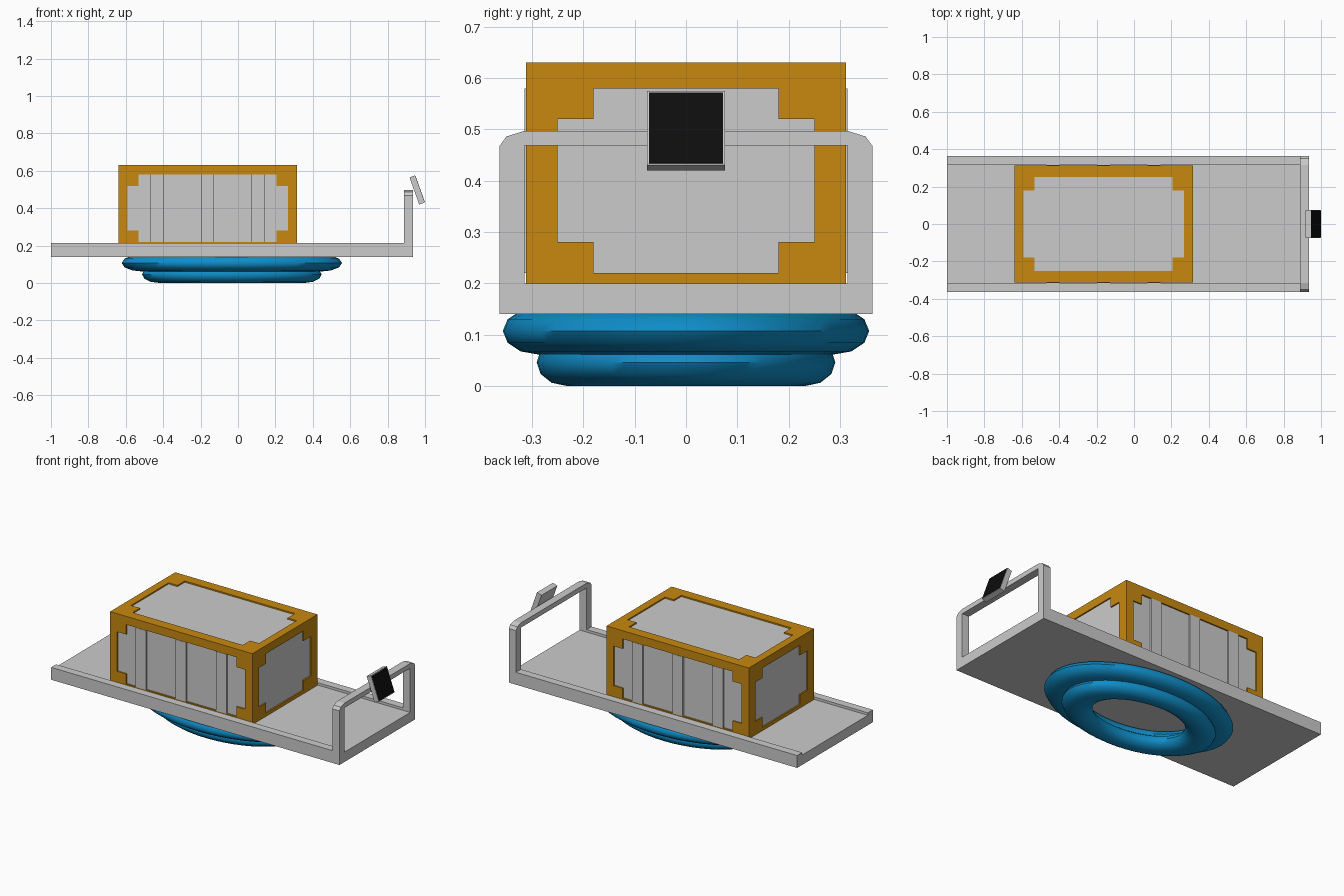
import bpy, bmesh, math
from mathutils import Vector

if "Cube" in bpy.data.objects:
    bpy.data.objects.remove(bpy.data.objects["Cube"])


def mat(name, rgb):
    m = bpy.data.materials.new(name)
    m.diffuse_color = (*rgb, 1)
    m.use_nodes = True
    m.node_tree.nodes["Principled BSDF"].inputs["Base Color"].default_value = m.diffuse_color
    return m


ORANGE = mat("orange_frame", (0.58, 0.25, 0.005))
BLUE = mat("blue_tube", (0.005, 0.27, 0.58))
BLACK = mat("black_screen", (0.004, 0.004, 0.004))


def make(name, bm, material=None):
    bmesh.ops.recalc_face_normals(bm, faces=bm.faces)
    me = bpy.data.meshes.new(name)
    bm.to_mesh(me)
    bm.free()
    ob = bpy.data.objects.new(name, me)
    bpy.context.collection.objects.link(ob)
    if material:
        me.materials.append(material)
    return ob


def prism(name, pts, axis, lo, hi, material=None):
    """Extrude a 2D outline along an axis; the outline uses the other two axes in order."""
    def place(p, d):
        c = list(p)
        c.insert(axis, d)
        return c
    bm = bmesh.new()
    face = bm.faces.new([bm.verts.new(place(p, lo)) for p in pts])
    ext = bmesh.ops.extrude_face_region(bm, geom=[face])
    move = Vector(place((0, 0), hi - lo))
    for v in ext["geom"]:
        if isinstance(v, bmesh.types.BMVert):
            v.co += move
    return make(name, bm, material)


def box(name, x, y, z, material=None):
    return prism(name, [(x[0], y[0]), (x[1], y[0]), (x[1], y[1]), (x[0], y[1])],
                 2, z[0], z[1], material)


def notched(u, v, ui, vi):
    """Rectangle outline with a square notch in each corner."""
    return [(ui[0], v[0]), (ui[1], v[0]), (ui[1], vi[0]), (u[1], vi[0]),
            (u[1], vi[1]), (ui[1], vi[1]), (ui[1], v[1]), (ui[0], v[1]),
            (ui[0], vi[1]), (u[0], vi[1]), (u[0], vi[0]), (ui[0], vi[0])]


# Deck with a low lip along both long sides
W, T = 0.363, 0.048
prism("deck", [(-W, 0.14), (W, 0.14), (W, 0.215), (W - T, 0.215), (W - T, 0.20),
               (T - W, 0.20), (T - W, 0.215), (-W, 0.215)], 0, -1.0, 0.935)

# Arched handle at the end
half = [(W - T, 0.20), (W, 0.20), (W, 0.468), (0.35, 0.486), (0.315, 0.497)]
outline = half + [(-y, z) for y, z in reversed(half)] + [(T - W, 0.468), (W - T, 0.468)]
prism("handle", outline, 0, 0.887, 0.935)

# Tilted control panel with screen
a, b = Vector((0.946, 0.575)), Vector((0.998, 0.430))
n = Vector((b - a)).normalized()
out = Vector((-n.y, n.x))
back = -0.031 * out
prism("control_panel", [a, b, b + back, a + back], 1, -0.076, 0.076)
s0, s1 = a + 0.004 * n, b - 0.004 * n
prism("screen", [s0 + 0.002 * out, s1 + 0.002 * out, s1 - 0.004 * out, s0 - 0.004 * out],
      1, -0.072, 0.072, BLACK)

# Crate frame: a block with notched openings cut through each axis
X, Y, Z = (-0.64, 0.315), (-0.312, 0.312), (0.17, 0.63)
ox, oxi = (-0.592, 0.267), (-0.532, 0.207)
oy, oyi = (-0.25, 0.25), (-0.18, 0.18)
oz, ozi = (0.22, 0.58), (0.28, 0.52)
frame = box("crate_frame", X, Y, Z, ORANGE)
cutters = [prism("cutter_x", notched(oy, oz, oyi, ozi), 0, -1, 1),
           prism("cutter_y", notched(ox, oz, oxi, ozi), 1, -1, 1),
           prism("cutter_z", notched(ox, oy, oxi, oyi), 2, 0, 1)]
for c in cutters:
    m = frame.modifiers.new("opening", 'BOOLEAN')
    m.operation, m.solver, m.object = 'DIFFERENCE', 'EXACT', c
    c.hide_render = True
    c.hide_set(True)

# Grey panels: inner box set slightly behind the frame
d = 0.008
box("crate_panels", (X[0] + d, X[1] - d), (Y[0] + d, Y[1] - d), (Z[0] + d, Z[1] - d))

# Raised ribs on both long sides
for i, x in enumerate((-0.467, -0.198, 0.072)):
    for side, s in (("front", -1), ("back", 1)):
        box(f"crate_rib_{side}_{i + 1}", (x, x + 0.070),
            sorted((s * 0.30, s * 0.3145)), oz)


# Inflated oval tubes under the deck
def tube(name, major, minor, z):
    bpy.ops.mesh.primitive_torus_add(major_radius=major, minor_radius=minor,
                                     major_segments=48, minor_segments=12,
                                     location=(-0.033, 0, z))
    ob = bpy.context.object
    ob.name = name
    ob.scale = (1.65, 1, 0.046 / minor)
    bpy.ops.object.transform_apply(location=False, rotation=False, scale=True)
    ob.data.materials.append(BLUE)
    bpy.ops.object.shade_smooth_by_angle(angle=math.radians(50))


tube("upper_tube", 0.287, 0.070, 0.107)
tube("lower_tube", 0.233, 0.058, 0.046)
